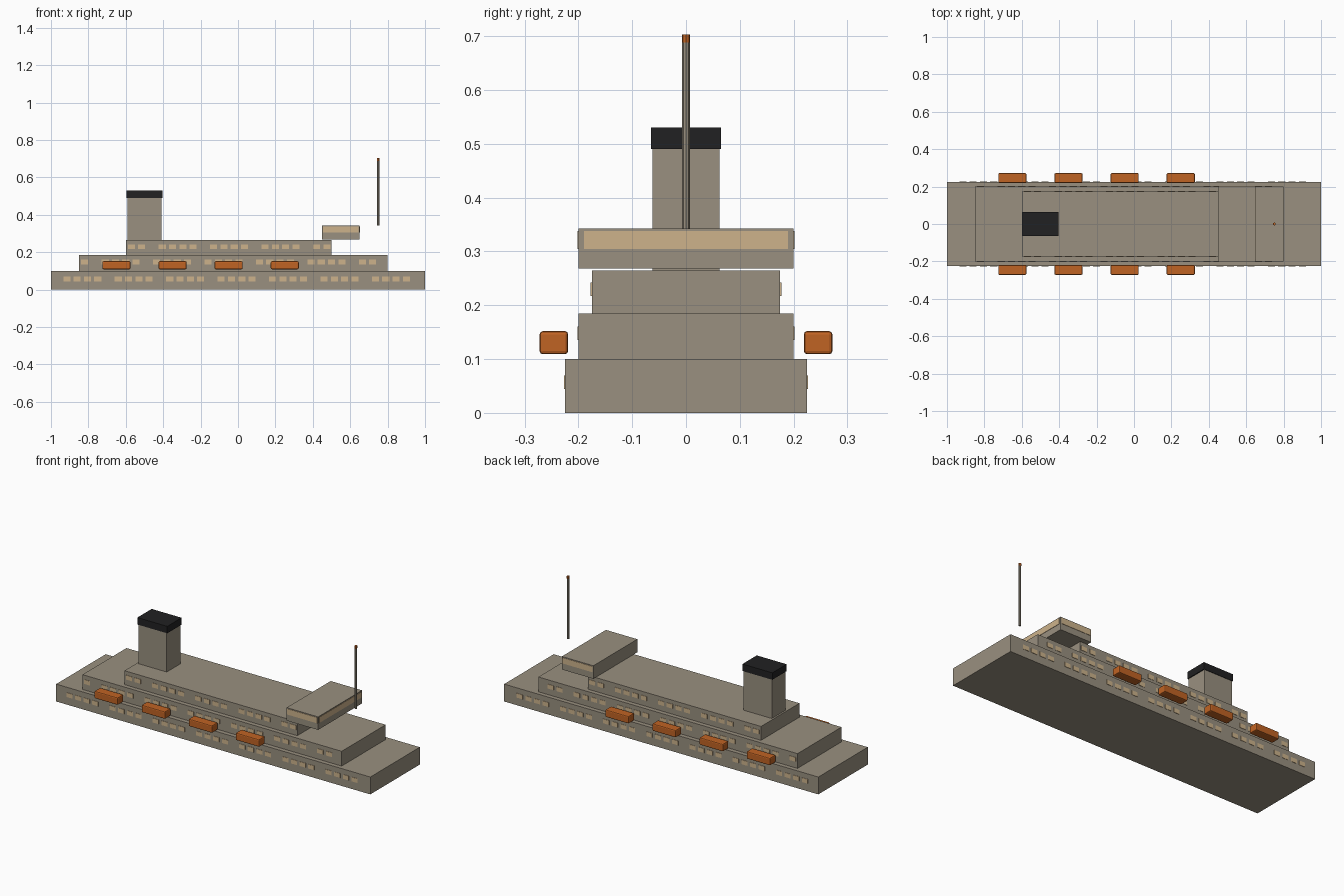
import bpy, bmesh, math
from mathutils import Matrix

if "Cube" in bpy.data.objects:
    bpy.data.objects.remove(bpy.data.objects["Cube"])


def material(name, rgb):
    m = bpy.data.materials.new(name)
    m.diffuse_color = (*rgb, 1)
    m.use_nodes = True
    m.node_tree.nodes["Principled BSDF"].inputs["Base Color"].default_value = m.diffuse_color
    return m


STONE = material("warm_grey_paint", (0.32, 0.28, 0.215))
CREAM = material("cream_glass", (0.61, 0.45, 0.26))
ORANGE = material("orange_paint", (0.53, 0.125, 0.017))
BLACK = material("soot_black", (0.015, 0.015, 0.016))


def add_box(bm, x, y, z):
    # box from (min, max) pairs on each axis
    size = [b - a for a, b in (x, y, z)]
    mid = [(a + b) / 2 for a, b in (x, y, z)]
    bmesh.ops.create_cube(bm, size=1, matrix=Matrix.Translation(mid) @ Matrix.Diagonal((*size, 1)))


def finish(name, bm, mat):
    mesh = bpy.data.meshes.new(name)
    bm.to_mesh(mesh)
    bm.free()
    mesh.materials.append(mat)
    ob = bpy.data.objects.new(name, mesh)
    bpy.context.collection.objects.link(ob)
    return ob


def box(name, x, y, z, mat):
    bm = bmesh.new()
    add_box(bm, x, y, z)
    return finish(name, bm, mat)


def rod(name, x, r, z0, z1, mat):
    bm = bmesh.new()
    bmesh.ops.create_cone(bm, cap_ends=True, segments=8, radius1=r, radius2=r, depth=z1 - z0,
                          matrix=Matrix.Translation((x, 0, (z0 + z1) / 2)))
    return finish(name, bm, mat)


# stacked decks, each with rows of windows in groups of four
decks = [("hull", -1.0, 1.0, 0.225, 0.0, 0.10, 0.057, 36),
         ("middle_deck", -0.85, 0.80, 0.20, 0.10, 0.185, 0.148, 29),
         ("upper_deck", -0.60, 0.50, 0.175, 0.185, 0.265, 0.230, 20)]
for level, (name, x0, x1, w, z0, z1, wz, count) in enumerate(decks):
    box(name, (x0, x1), (-w, w), (z0, z1), STONE)
    bm = bmesh.new()
    for i in range(count):
        if i % 5 == level:
            continue
        cx = x0 + 0.03 + 0.055 * i
        for s in (-1, 1):
            ys = sorted((s * (w - 0.002), s * (w + 0.002)))
            add_box(bm, (cx - 0.019, cx + 0.019), ys, (wz - 0.0125, wz + 0.0125))
    finish(name + "_windows", bm, CREAM)

# bridge with window bands on the front and both sides
box("bridge", (0.45, 0.65), (-0.20, 0.20), (0.268, 0.343), STONE)
bm = bmesh.new()
add_box(bm, (0.648, 0.652), (-0.19, 0.19), (0.305, 0.338))
for s in (-1, 1):
    add_box(bm, (0.455, 0.645), sorted((s * 0.198, s * 0.202)), (0.305, 0.338))
finish("bridge_windows", bm, CREAM)

# funnel
box("funnel", (-0.59, -0.41), (-0.0625, 0.0625), (0.265, 0.49), STONE)
box("funnel_cap", (-0.595, -0.405), (-0.065, 0.065), (0.49, 0.53), BLACK)

# mast and its lamp
rod("mast", 0.75, 0.007, 0.342, 0.69, STONE)
rod("mast_lamp", 0.75, 0.0078, 0.688, 0.703, ORANGE)

# lifeboats along both sides
for s, side in ((-1, "front"), (1, "back")):
    for i in range(4):
        cx = -0.65 + 0.3 * i
        boat = box(f"lifeboat_{side}_{i + 1}", (cx - 0.075, cx + 0.075),
                   sorted((s * 0.219, s * 0.272)), (0.109, 0.152), ORANGE)
        bev = boat.modifiers.new("rounded_edges", 'BEVEL')
        bev.width = 0.006
        bev.segments = 2
